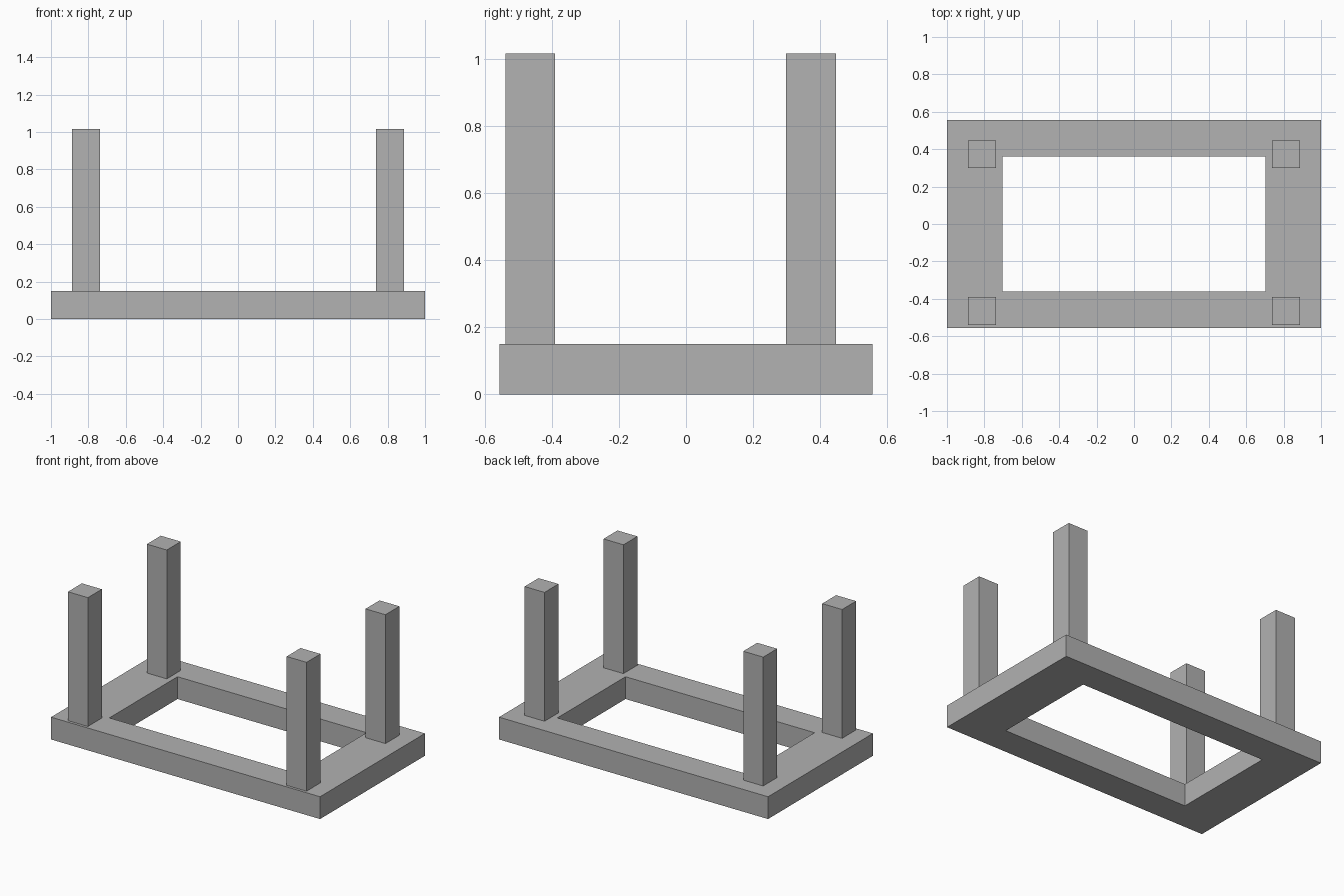
import bpy
import bmesh
from mathutils import Matrix, Vector

cube = bpy.data.objects.get("Cube")
if cube:
    bpy.data.objects.remove(cube, do_unlink=True)

GREY = (0.445, 0.445, 0.445, 1)
grey = bpy.data.materials.new("plain grey")
grey.use_nodes = True
grey.diffuse_color = GREY
grey.node_tree.nodes["Principled BSDF"].inputs["Base Color"].default_value = GREY


def add_object(name, bm):
    mesh = bpy.data.meshes.new(name)
    bmesh.ops.recalc_face_normals(bm, faces=bm.faces)
    bm.to_mesh(mesh)
    bm.free()
    mesh.materials.append(grey)
    bpy.context.collection.objects.link(bpy.data.objects.new(name, mesh))


def rectangle(bm, half_x, half_y):
    corners = [(-1, -1), (1, -1), (1, 1), (-1, 1)]
    return [bm.verts.new((x * half_x, y * half_y, 0)) for x, y in corners]


# Rectangular base frame with an open middle
FRAME_TOP = 0.15
bm = bmesh.new()
outer = rectangle(bm, 1.0, 0.557)
inner = rectangle(bm, 0.703, 0.362)
for i in range(4):
    j = (i + 1) % 4
    bm.faces.new((outer[i], outer[j], inner[j], inner[i]))
raised = bmesh.ops.extrude_face_region(bm, geom=bm.faces[:], use_keep_orig=True)
top_verts = [g for g in raised["geom"] if isinstance(g, bmesh.types.BMVert)]
bmesh.ops.translate(bm, verts=top_verts, vec=(0, 0, FRAME_TOP))
add_object("base_frame", bm)

# Four square posts, the front pair closer to the frame's edge
POST_WIDTH = 0.148
POST_TOP = 1.016
height = POST_TOP - FRAME_TOP
for row, y in (("front", -0.465), ("back", 0.373)):
    for side, x in (("left", 0.813), ("right", -0.813)):
        bm = bmesh.new()
        place = Matrix.Translation((x, y, FRAME_TOP + height / 2))
        size = Matrix.Diagonal(Vector((POST_WIDTH, POST_WIDTH, height, 1)))
        bmesh.ops.create_cube(bm, size=1, matrix=place @ size)
        add_object(f"{row}_{side}_post", bm)
